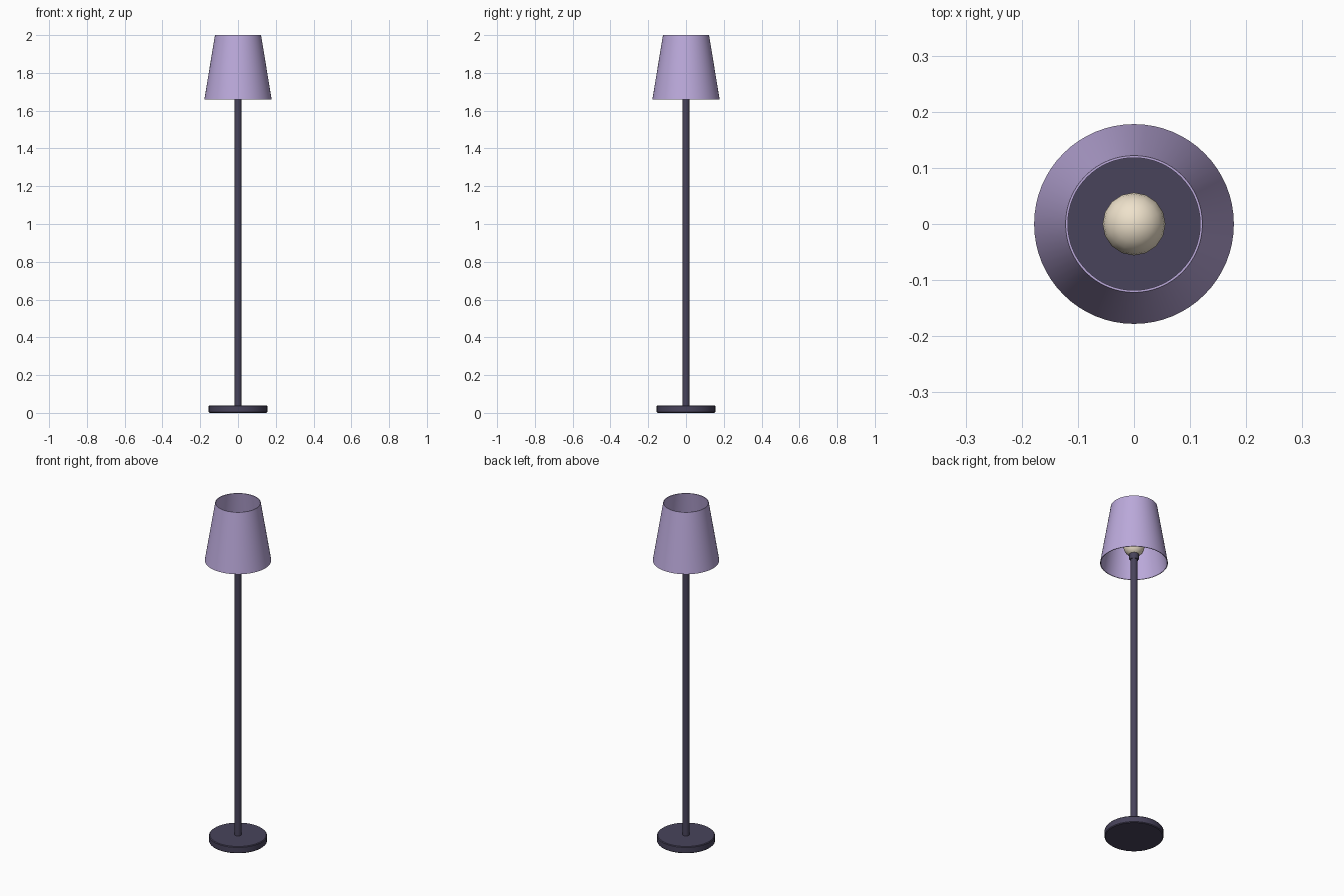
import bpy, math

if "Cube" in bpy.data.objects:
    bpy.data.objects.remove(bpy.data.objects["Cube"])


def material(name, rgb):
    m = bpy.data.materials.new(name)
    m.diffuse_color = (*rgb, 1)
    m.use_nodes = True
    m.node_tree.nodes["Principled BSDF"].inputs["Base Color"].default_value = m.diffuse_color
    return m


METAL = material("dark_metal", (0.065, 0.057, 0.105))
FABRIC = material("lilac_fabric", (0.50, 0.40, 0.71))
GLASS = material("warm_glass", (0.86, 0.76, 0.60))


def lathe(name, profile, mat, sides=48, closed=False):
    """Revolve (radius, z) points around the z axis; radius 0 makes a pole."""
    verts, rings, faces = [], [], []
    for r, z in profile:
        n = sides if r > 0 else 1
        rings.append([len(verts) + i for i in range(n)])
        for i in range(n):
            a = 2 * math.pi * i / sides
            verts.append((r * math.cos(a), r * math.sin(a), z))
    pairs = list(zip(rings, rings[1:]))
    if closed:
        pairs.append((rings[-1], rings[0]))
    for lo, hi in pairs:
        for i in range(sides):
            j = (i + 1) % sides
            quad = [lo[i % len(lo)], lo[j % len(lo)], hi[j % len(hi)], hi[i % len(hi)]]
            faces.append(list(dict.fromkeys(quad)))
    mesh = bpy.data.meshes.new(name)
    mesh.from_pydata(verts, [], faces)
    mesh.materials.append(mat)
    obj = bpy.data.objects.new(name, mesh)
    bpy.context.collection.objects.link(obj)
    bpy.ops.object.select_all(action='DESELECT')
    obj.select_set(True)
    bpy.context.view_layer.objects.active = obj
    bpy.ops.object.shade_smooth_by_angle(angle=math.radians(35))
    return obj


# Weighted disc base with softened rims
lathe("base", [(0, 0), (0.151, 0), (0.155, 0.004), (0.155, 0.036),
               (0.151, 0.04), (0, 0.04)], METAL)

# Upright pole
lathe("pole", [(0, 0.035), (0.018, 0.035), (0.018, 1.69), (0, 1.69)], METAL, 24)

# Bulb socket
lathe("socket", [(0, 1.68), (0.022, 1.68), (0.026, 1.686),
                 (0.026, 1.725), (0, 1.725)], METAL, 24)

# Round bulb
R, CZ, N = 0.056, 1.76, 10
arc = [(R * math.sin(math.pi * k / N) if 0 < k < N else 0,
        CZ - R * math.cos(math.pi * k / N)) for k in range(N + 1)]
lathe("bulb", arc, GLASS, 16)

# Thin tapered shade, open at both ends
lathe("shade", [(0.174, 1.66), (0.178, 1.66), (0.122, 2.0), (0.118, 2.0)],
      FABRIC, 64, closed=True)
